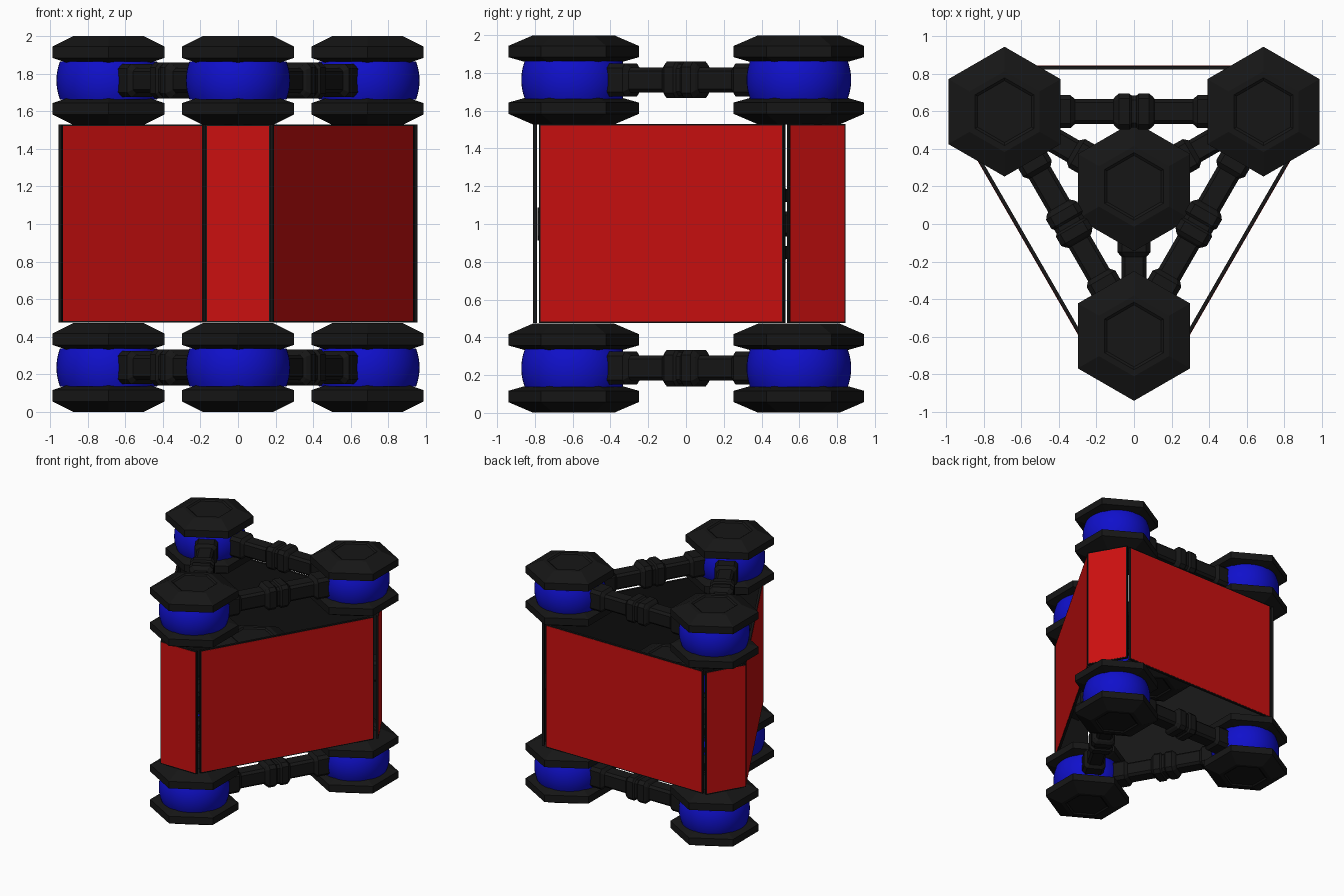
import bpy, bmesh
from math import cos, sin, pi, sqrt, radians
from mathutils import Matrix, Vector

if "Cube" in bpy.data.objects:
    bpy.data.objects.remove(bpy.data.objects["Cube"])


def material(name, rgb):
    m = bpy.data.materials.new(name)
    m.diffuse_color = (*rgb, 1)
    m.use_nodes = True
    m.node_tree.nodes["Principled BSDF"].inputs["Base Color"].default_value = m.diffuse_color
    return m


BLACK = material("black", (0.008, 0.008, 0.008))
RED = material("red", (0.6, 0.005, 0.005))
BLUE = material("blue", (0.005, 0.005, 0.6))


def finish(name, bm, mat, matrix, smooth=False):
    bmesh.ops.remove_doubles(bm, verts=bm.verts, dist=1e-5)
    bmesh.ops.recalc_face_normals(bm, faces=bm.faces)
    for f in bm.faces:
        f.smooth = smooth and abs(f.normal.z) < 0.9
    me = bpy.data.meshes.new(name)
    bm.to_mesh(me)
    bm.free()
    me.materials.append(mat)
    ob = bpy.data.objects.new(name, me)
    ob.matrix_world = matrix
    bpy.context.collection.objects.link(ob)
    return ob


def skin(bm, rings):
    """Bridge equal-sized point rings and cap both ends."""
    vs = [[bm.verts.new(p) for p in r] for r in rings]
    n = len(vs[0])
    for a, b in zip(vs, vs[1:]):
        for i in range(n):
            j = (i + 1) % n
            bm.faces.new((a[i], a[j], b[j], b[i]))
    bm.faces.new(vs[0])
    bm.faces.new(vs[-1])


def lathe(name, profile, sides, mat, matrix, smooth=False):
    bm = bmesh.new()
    skin(bm, [[(r * cos(pi / 6 + 2 * pi * i / sides), r * sin(pi / 6 + 2 * pi * i / sides), z)
               for i in range(sides)] for r, z in profile])
    return finish(name, bm, mat, matrix, smooth)


def beam(name, profile, matrix):
    """Chamfered square bar along local x; profile is (distance, half width)."""
    bm = bmesh.new()
    rings = []
    for x, h in profile:
        k = h * 0.72
        rings.append([(x, y, z) for y, z in ((h, k), (k, h), (-k, h), (-h, k),
                                             (-h, -k), (-k, -h), (k, -h), (h, -k))])
    skin(bm, rings)
    return finish(name, bm, BLACK, matrix)


def box(name, lo, hi, mat, matrix):
    bm = bmesh.new()
    bmesh.ops.create_cube(bm, size=1)
    for v in bm.verts:
        v.co = Vector([(a + b) / 2 + c * (b - a) for a, b, c in zip(lo, hi, v.co)])
    return finish(name, bm, mat, matrix)


# Hexagonal node: two bevelled plates around a bulging blue drum
PLATE = [(0.25, 0.093), (0.345, 0.12), (0.345, 0.18), (0.215, 0.236),
         (0.18, 0.236), (0.165, 0.226)]
DRUM = [(sqrt(0.277 ** 2 - z * z), z) for z in [-0.1 + 0.02 * i for i in range(11)]]


def node(name, x, y, z):
    m = Matrix.Translation((x, y, z))
    lathe(name + "_upper_plate", PLATE, 6, BLACK, m)
    lathe(name + "_lower_plate", [(r, -h) for r, h in PLATE], 6, BLACK, m)
    lathe(name + "_drum", DRUM, 48, BLUE, m, True)


CY, R = 0.2, 0.795
CORNERS = [Vector((R * cos(radians(a)), CY + R * sin(radians(a)), 0)) for a in (-90, 30, 150)]
LABELS = ("front", "right", "left")

# Strut between two nodes: flared ends and a double collar in the middle
L = (CORNERS[1] - CORNERS[0]).length
half = [(0.2, 0.088), (0.35, 0.088), (0.375, 0.066), (L / 2 - 0.11, 0.066),
        (L / 2 - 0.1, 0.08), (L / 2 - 0.08, 0.096), (L / 2 - 0.025, 0.096), (L / 2 - 0.012, 0.085)]
STRUT = half + [(L - s, h) for s, h in reversed(half)]

# Top and bottom triangular frames
for level, z in (("bottom", 0.237), ("top", 1.763)):
    for i, c in enumerate(CORNERS):
        node(f"{level}_{LABELS[i]}_node", c.x, c.y, z)
        d = CORNERS[(i + 1) % 3] - c
        turn = Matrix.Rotation(Vector((1, 0)).angle_signed(d.xy) * -1, 4, 'Z')
        beam(f"{level}_{LABELS[i]}_strut", STRUT, Matrix.Translation((c.x, c.y, z)) @ turn)

# Central hub with an arm to each corner panel
node("hub", 0, CY, 1.0)
ARM = [(0.2, 0.088), (0.35, 0.088), (0.375, 0.066), (0.8, 0.066), (0.83, 0.088), (0.985, 0.088)]
for i, a in enumerate((-90, 30, 150)):
    beam(f"{LABELS[i]}_hub_arm", ARM,
         Matrix.Translation((0, CY, 1.0)) @ Matrix.Rotation(radians(a), 4, 'Z'))


# Wall panels: black slab with a red outer sheet
def panel(name, angle, dist, w):
    m = Matrix.Translation((0, 0.193, 0)) @ Matrix.Rotation(radians(angle), 4, 'Z')
    box(name + "_slab", (dist - 0.01, -w, 0.475), (dist + 0.009, w, 1.53), BLACK, m)
    box(name + "_sheet", (dist, -w + 0.008, 0.483), (dist + 0.011, w - 0.008, 1.522), RED, m)


for i, a in enumerate((-90, 30, 150)):
    panel(f"{LABELS[i]}_corner_panel", a, 0.993, 0.173)
    panel(f"{('right', 'back', 'left')[i]}_side_panel", a + 60, 0.638, 0.747)
